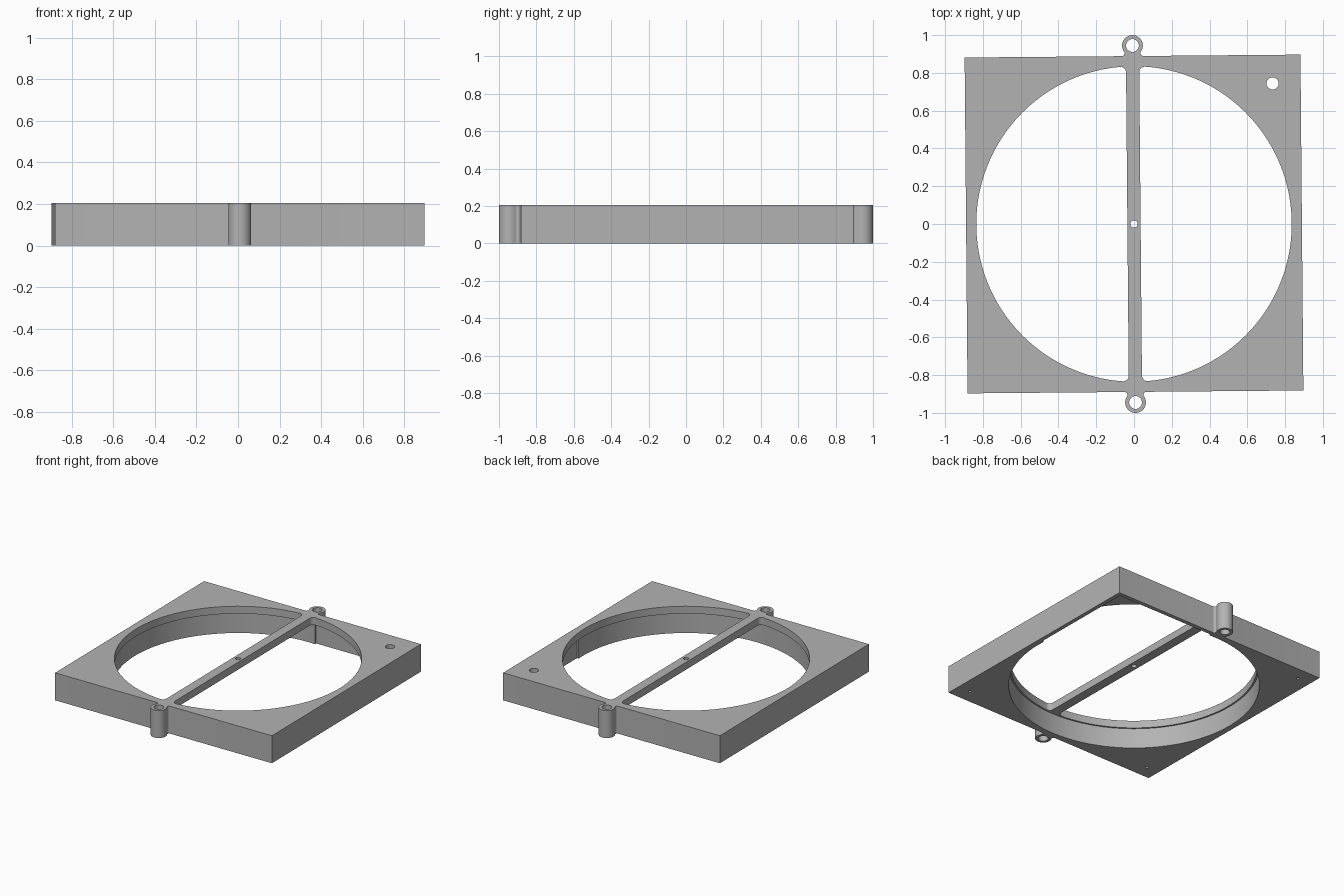
import bpy, bmesh, math
from mathutils import Matrix

cube = bpy.data.objects.get("Cube")
if cube:
    bpy.data.objects.remove(cube, do_unlink=True)

HEIGHT, LEDGE = 0.205, 0.15      # full height, underside of the top plate
HALF = 0.889                     # half side of the square
BORE, LOWER_BORE = 0.835, 0.847
BAR = 0.035                      # half width of the cross bar
LUG_Y, LUG_R = 0.945, 0.055

grey = bpy.data.materials.new("light grey")
grey.use_nodes = True
grey.diffuse_color = (0.45, 0.45, 0.45, 1)
grey.node_tree.nodes["Principled BSDF"].inputs["Base Color"].default_value = grey.diffuse_color


def prism(name, outline, z0, z1):
    """Closed solid from a flat outline."""
    bm = bmesh.new()
    face = bm.faces.new([bm.verts.new((x, y, z0)) for x, y in outline])
    top = bmesh.ops.extrude_face_region(bm, geom=[face])["geom"]
    bmesh.ops.translate(bm, vec=(0, 0, z1 - z0),
                        verts=[v for v in top if isinstance(v, bmesh.types.BMVert)])
    bmesh.ops.recalc_face_normals(bm, faces=bm.faces)
    mesh = bpy.data.meshes.new(name)
    bm.to_mesh(mesh)
    bm.free()
    obj = bpy.data.objects.new(name, mesh)
    bpy.context.collection.objects.link(obj)
    return obj


def arc(cx, cy, r, a0, a1, n):
    return [(cx + r * math.cos(a0 + (a1 - a0) * i / n),
             cy + r * math.sin(a0 + (a1 - a0) * i / n)) for i in range(n + 1)]


def circle(cx, cy, r, n=32):
    return arc(cx, cy, r, 0, math.tau, n)[:-1]


def rectangle(x0, y0, x1, y1):
    return [(x0, y0), (x1, y0), (x1, y1), (x0, y1)]


def combine(target, tool, operation):
    mod = target.modifiers.new(tool.name, 'BOOLEAN')
    mod.operation, mod.solver, mod.object = operation, 'EXACT', tool
    bpy.context.view_layer.objects.active = target
    bpy.ops.object.modifier_apply(modifier=mod.name)
    bpy.data.objects.remove(tool, do_unlink=True)


def cut(target, outline, z0, z1):
    combine(target, prism("cutter", outline, z0, z1), 'DIFFERENCE')


# Square frame
frame = prism("square_frame", rectangle(-HALF, -HALF, HALF, HALF), 0, HEIGHT)

# Mounting lugs with filleted necks, front and back
FILLET = 0.015
neck_x = 2 * math.sqrt(LUG_R * FILLET)
tangent = math.atan2(LUG_Y - HALF - FILLET, -neck_x)
right_side = arc(neck_x, HALF + FILLET, FILLET, 1.5 * math.pi, tangent, 8)
start = math.atan2(HALF + FILLET - LUG_Y, neck_x)
half_lug = [(neck_x, HALF - 0.02)] + right_side + arc(0, LUG_Y, LUG_R, start, math.pi / 2, 16)[1:]
lug_outline = half_lug + [(-x, y) for x, y in half_lug[-2::-1]]
for s in (-1, 1):
    combine(frame, prism("lug", [(x, s * y) for x, y in lug_outline], 0, HEIGHT), 'UNION')

# Wide lower bore, then two half-round openings that leave the cross bar
cut(frame, circle(0, 0, LOWER_BORE, 144), -0.1, LEDGE)
r = 0.03
fx = BAR + r
fy = math.sqrt((BORE - r) ** 2 - fx ** 2)
a = math.atan2(fy, fx)
opening = (arc(0, 0, BORE, -a, a, 72) + arc(fx, fy, r, a, math.pi, 8)[1:]
           + arc(fx, -fy, r, math.pi, math.tau - a, 8)[:-1])
for s in (-1, 1):
    cut(frame, [(s * x, y) for x, y in opening], LEDGE - 0.05, HEIGHT + 0.1)

# Hollow corner pocket, open below
cut(frame, rectangle(0.05, 0.05, HALF - 0.03, HALF - 0.03), -0.1, LEDGE)

# Holes: lugs, bar centre, pocket cable hole, blind screw holes underneath
for s in (-1, 1):
    cut(frame, circle(0, s * LUG_Y, 0.034), -0.1, 0.3)
cut(frame, circle(0, 0, 0.019, 24), -0.1, 0.3)
cut(frame, circle(0.74, 0.738, 0.032), -0.1, 0.3)
for x, y in ((-1, -1), (-1, 1), (1, -1)):
    cut(frame, circle(x * 0.786, y * 0.786, 0.012, 16), -0.1, 0.1)

# Slight turn about the vertical, material and shading
frame.data.transform(Matrix.Rotation(math.radians(0.5), 4, 'Z'))
frame.data.materials.clear()
frame.data.materials.append(grey)
bpy.ops.object.select_all(action='DESELECT')
frame.select_set(True)
bpy.context.view_layer.objects.active = frame
bpy.ops.object.shade_smooth_by_angle(angle=math.radians(30))
